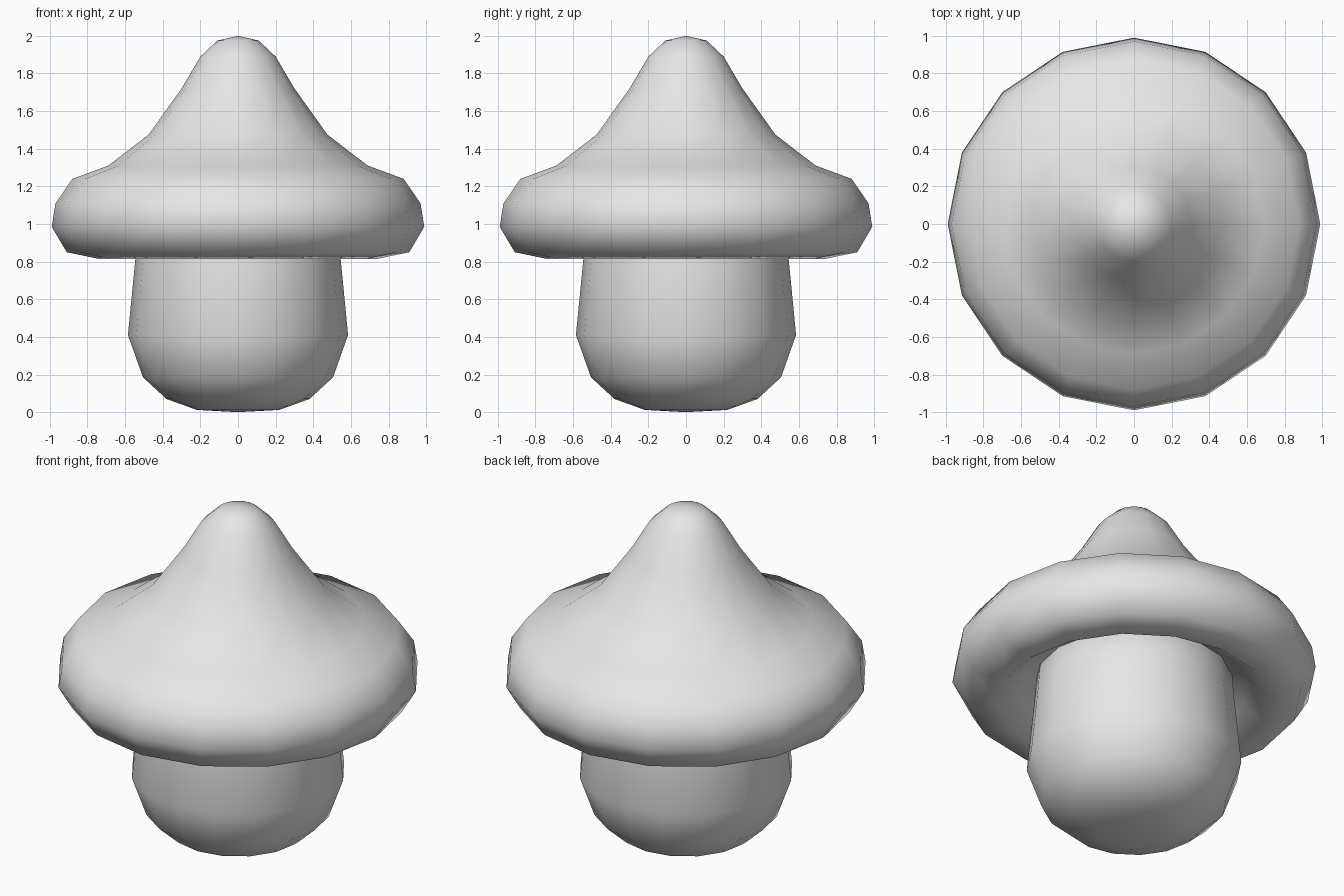
import bpy
import bmesh
from math import cos, sin, tau

cube = bpy.data.objects.get("Cube")
if cube:
    bpy.data.objects.remove(cube, do_unlink=True)

SIDES = 16

grey = bpy.data.materials.new("plain light grey")
grey.use_nodes = True
grey.diffuse_color = (0.8, 0.8, 0.8, 1)
grey.node_tree.nodes["Principled BSDF"].inputs["Base Color"].default_value = (0.8, 0.8, 0.8, 1)


def lathe(name, profile):
    """Turn a (radius, height) profile around z; its ends lie on the axis."""
    bm = bmesh.new()
    rings = []
    for r, z in profile:
        if r == 0:
            rings.append([bm.verts.new((0, 0, z))] * SIDES)
        else:
            rings.append([bm.verts.new((r * cos(tau * i / SIDES), r * sin(tau * i / SIDES), z))
                          for i in range(SIDES)])
    for low, high in zip(rings, rings[1:]):
        for i in range(SIDES):
            j = (i + 1) % SIDES
            corners = dict.fromkeys((low[i], low[j], high[j], high[i]))
            bm.faces.new(list(corners))
    bmesh.ops.recalc_face_normals(bm, faces=bm.faces)
    for face in bm.faces:
        face.smooth = True
    mesh = bpy.data.meshes.new(name)
    bm.to_mesh(mesh)
    bm.free()
    mesh.materials.append(grey)
    obj = bpy.data.objects.new(name, mesh)
    bpy.context.collection.objects.link(obj)
    return obj


# Bulging stem, reaching up into the hollow of the cap
lathe("stem", [(0, 0), (0.22, 0.012), (0.38, 0.07), (0.505, 0.185), (0.585, 0.41),
               (0.545, 0.82), (0.53, 1.02), (0, 1.04)])

# Pointed cap with a rolled rim and a recessed underside
lathe("cap", [(0, 0.99), (0.5, 0.98), (0.62, 0.9), (0.74, 0.815), (0.91, 0.85),
              (0.99, 0.985), (0.97, 1.11), (0.88, 1.24), (0.69, 1.31), (0.475, 1.475),
              (0.3, 1.72), (0.2, 1.89), (0.11, 1.975), (0, 2.0)])
